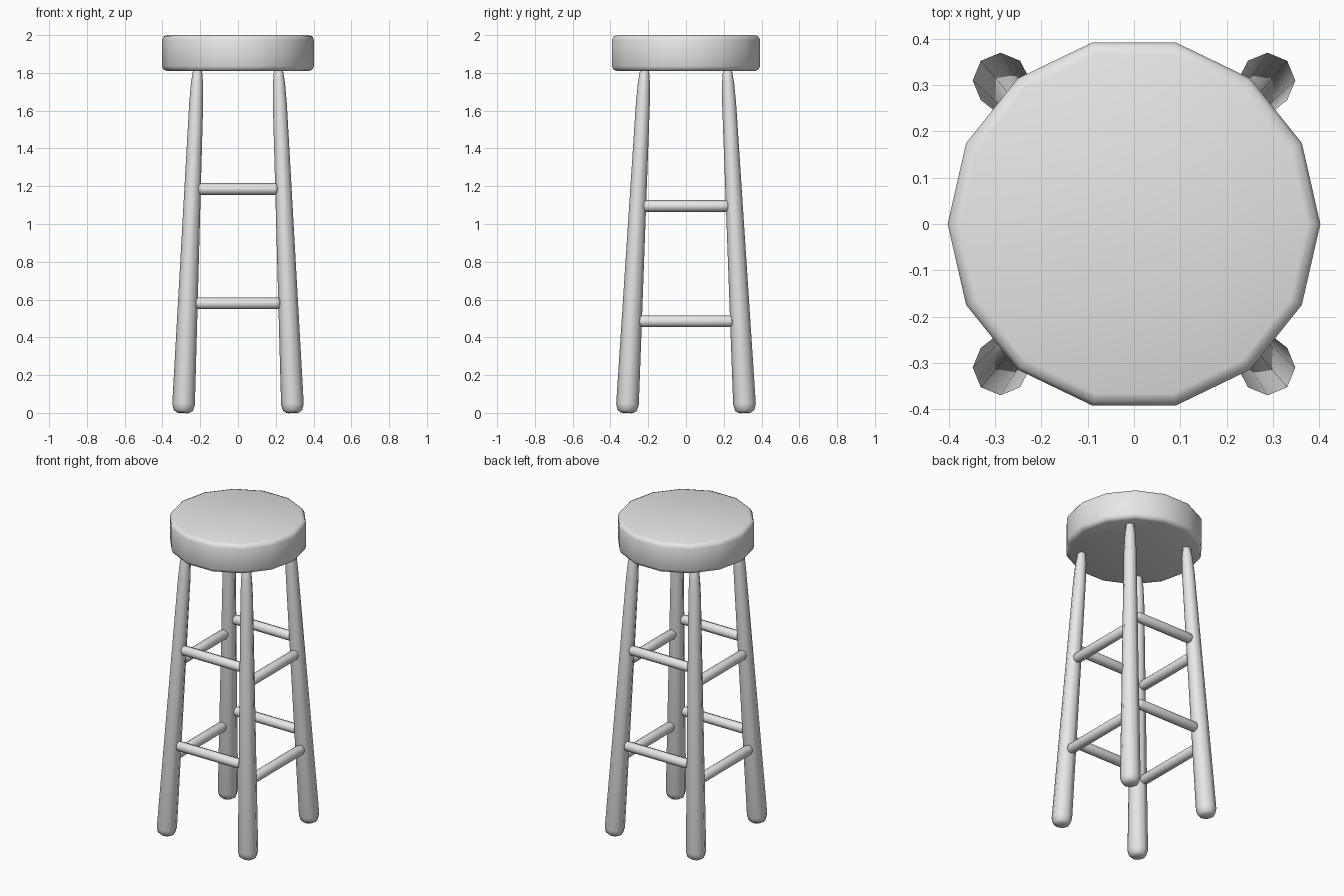
import bpy
import bmesh
import math
from mathutils import Vector

cube = bpy.data.objects.get("Cube")
if cube:
    bpy.data.objects.remove(cube, do_unlink=True)

# One plain grey for the whole stool
grey = bpy.data.materials.new("plain grey")
grey.use_nodes = True
colour = (0.8, 0.8, 0.8, 1)
grey.diffuse_color = colour
grey.node_tree.nodes["Principled BSDF"].inputs["Base Color"].default_value = colour


def turned(name, start, end, sides, profile):
    """Turned solid along start-end; profile holds (radius, distance) pairs."""
    start, end = Vector(start), Vector(end)
    turn = Vector((0, 0, 1)).rotation_difference(end - start)
    bm = bmesh.new()
    rings = []
    for radius, dist in profile:
        ring = []
        for i in range(sides):
            a = math.tau * i / sides
            p = Vector((radius * math.cos(a), radius * math.sin(a), dist))
            ring.append(bm.verts.new(start + turn @ p))
        rings.append(ring)
    for low, high in zip(rings, rings[1:]):
        for i in range(sides):
            j = (i + 1) % sides
            bm.faces.new((low[i], low[j], high[j], high[i]))
    bm.faces.new(rings[0][::-1])
    bm.faces.new(rings[-1])
    mesh = bpy.data.meshes.new(name)
    bm.to_mesh(mesh)
    bm.free()
    mesh.materials.append(grey)
    obj = bpy.data.objects.new(name, mesh)
    bpy.context.collection.objects.link(obj)
    bpy.ops.object.select_all(action='DESELECT')
    obj.select_set(True)
    bpy.context.view_layer.objects.active = obj
    bpy.ops.object.shade_smooth_by_angle(angle=math.radians(60))
    return obj


def rung(name, start, end):
    """Thin round bar with softened ends."""
    length = (Vector(end) - Vector(start)).length
    r = 0.031
    turned(name, start, end, 8, [(r * 0.6, 0), (r * 0.9, 0.006), (r, 0.016),
                                 (r, length - 0.016), (r * 0.9, length - 0.006),
                                 (r * 0.6, length)])


# Seat: fourteen-sided disc with rounded rims
turned("seat", (0, 0, 1.81), (0, 0, 2), 14,
       [(0.375, 0), (0.394, 0.007), (0.402, 0.025),
        (0.402, 0.165), (0.394, 0.183), (0.375, 0.19)])

# Splayed, tapering legs with rounded feet
leg_profile = [(0.032, 0), (0.051, 0.013), (0.06, 0.045), (0.037, 1.64),
               (0.032, 1.75), (0.024, 1.815), (0.014, 1.84)]
for sx, side in ((1, "left"), (-1, "right")):
    for sy, end in ((-1, "front"), (1, "back")):
        turned(f"{end}_{side}_leg", (sx * 0.29, sy * 0.312, 0),
               (sx * 0.213, sy * 0.218, 1.84), 8, leg_profile)

# Front and back rungs
for sy, end in ((-1, "front"), (1, "back")):
    for level, z, half, y in (("upper", 1.185, 0.21, 0.26), ("lower", 0.58, 0.222, 0.292)):
        rung(f"{end}_{level}_rung", (-half, sy * y, z), (half, sy * y, z))

# Side rungs, set a little lower
for sx, side in ((1, "left"), (-1, "right")):
    for level, z, half, x in (("upper", 1.095, 0.225, 0.25), ("lower", 0.485, 0.247, 0.278)):
        rung(f"{side}_{level}_rung", (sx * x, -half, z), (sx * x, half, z))
